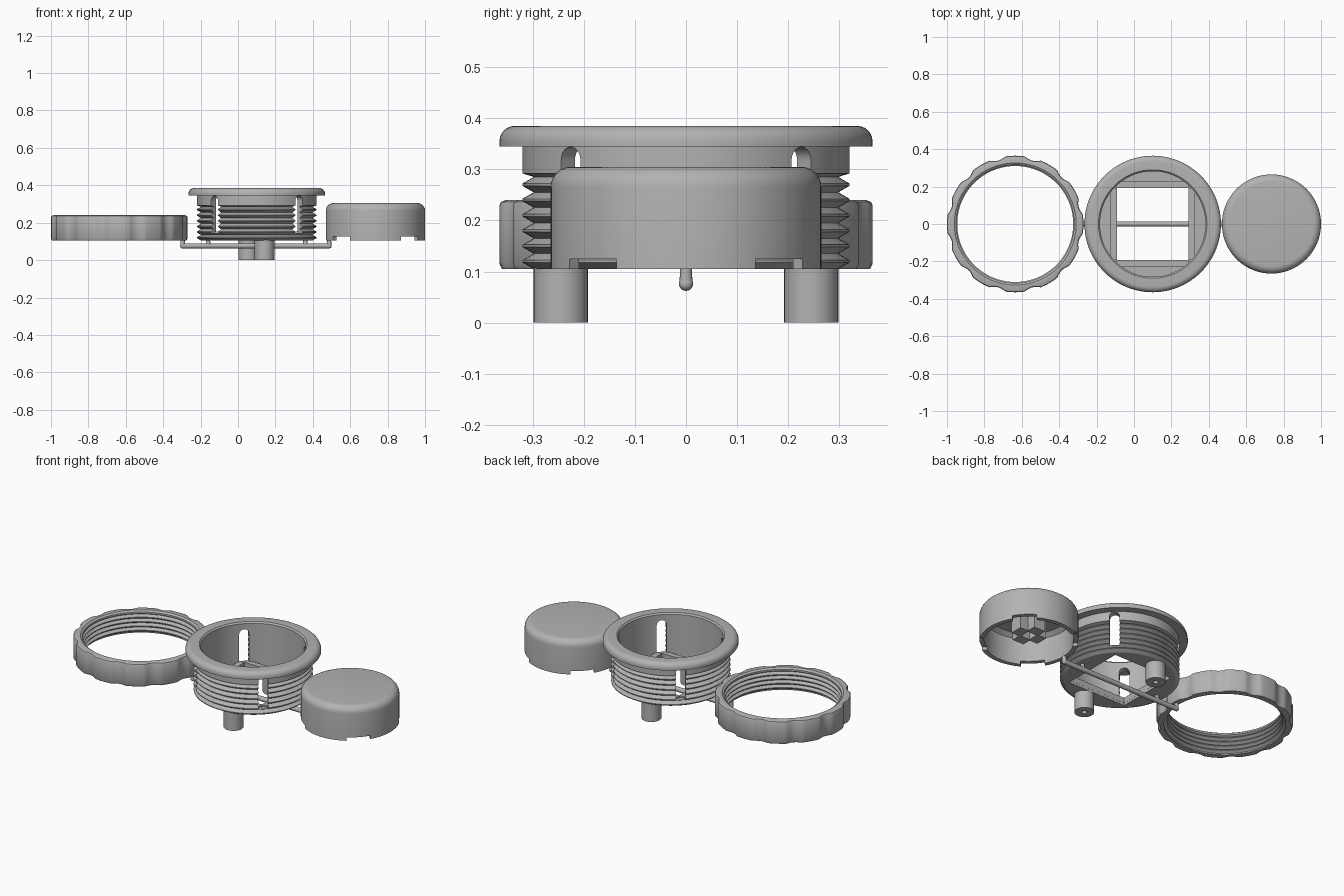
import bpy, bmesh, math
from mathutils import Matrix, Vector

cube = bpy.data.objects.get("Cube")
if cube:
    bpy.data.objects.remove(cube, do_unlink=True)

grey = bpy.data.materials.new("plain grey")
grey.use_nodes = True
grey.diffuse_color = (0.45, 0.45, 0.45, 1)
grey.node_tree.nodes["Principled BSDF"].inputs["Base Color"].default_value = (0.45, 0.45, 0.45, 1)

BASE = 0.105          # underside of the three main parts
BODY_X, NUT_X, CAP_X = 0.1, -0.635, 0.735


def finish(name, bm, loc=(0, 0, 0), material=True):
    bmesh.ops.recalc_face_normals(bm, faces=bm.faces)
    mesh = bpy.data.meshes.new(name)
    bm.to_mesh(mesh)
    bm.free()
    obj = bpy.data.objects.new(name, mesh)
    obj.location = loc
    bpy.context.collection.objects.link(obj)
    if material:
        mesh.materials.append(grey)
    return obj


def select(obj):
    bpy.ops.object.select_all(action="DESELECT")
    obj.select_set(True)
    bpy.context.view_layer.objects.active = obj


def smooth(obj):
    select(obj)
    bpy.ops.object.shade_smooth_by_angle(angle=math.radians(28))


def lathe(name, profile, loc, steps=96, closed=False):
    """Spin (radius, height) points around z."""
    bm = bmesh.new()
    verts = [bm.verts.new((r, 0, z)) for r, z in profile]
    edges = [bm.edges.new(p) for p in zip(verts, verts[1:])]
    if closed:
        edges.append(bm.edges.new((verts[-1], verts[0])))
    bmesh.ops.spin(bm, geom=verts + edges, axis=(0, 0, 1), cent=(0, 0, 0),
                   angle=math.tau, steps=steps)
    bmesh.ops.remove_doubles(bm, verts=bm.verts, dist=1e-5)
    return finish(name, bm, loc)


def add_box(bm, centre, size, turn=0):
    m = Matrix.Rotation(turn, 4, "Z") @ Matrix.Translation(centre) @ Matrix.Diagonal((*size, 1))
    bmesh.ops.create_cube(bm, size=1, matrix=m)


def cut(obj, bm):
    """Subtract a closed bmesh from an object and discard the cutter."""
    cutter = finish("cutter", bm, obj.location, material=False)
    cutter.hide_render = True
    mod = obj.modifiers.new("cut", "BOOLEAN")
    mod.operation, mod.object, mod.solver = "DIFFERENCE", cutter, "EXACT"
    select(obj)
    bpy.ops.object.modifier_apply(modifier=mod.name)
    bpy.data.objects.remove(cutter, do_unlink=True)


def thread(z0, z1, turns, root, crest):
    """Zigzag radii with small flats on the crests."""
    pitch = (z1 - z0) / turns
    pts = []
    for i in range(turns):
        z = z0 + i * pitch
        pts += [(root, z), (crest, z + pitch * 0.42), (crest, z + pitch * 0.58)]
    return pts + [(root, z1)]


def arc(cr, cz, rad, n=6):
    """Rounded upper outer corner, from the side to the top."""
    return [(cr + rad * math.cos(a), cz + rad * math.sin(a))
            for a in (i * math.pi / 2 / n for i in range(n + 1))]


# Threaded cup with flange and square opening
profile = [(0, BASE)] + thread(BASE, 0.285, 6, 0.298, 0.32)
profile += [(0.32, 0.292), (0.32, 0.345), (0.365, 0.345)] + arc(0.335, 0.355, 0.03)
profile += [(0.29, 0.385), (0.282, 0.377), (0.282, 0.13), (0, 0.13)]
body = lathe("threaded_body", profile, (BODY_X, 0, 0))

bm = bmesh.new()
add_box(bm, (0, 0, 0.1), (0.385, 0.385, 0.2))
cut(body, bm)

# Four upright slots with round tops, on the diagonals
for turn in (math.pi / 4, -math.pi / 4):
    bm = bmesh.new()
    half = 0.027
    outline = [(-half, 0.143), (half, 0.143)]
    outline += [(half * math.cos(a), 0.317 + half * math.sin(a))
                for a in (i * math.pi / 10 for i in range(11))]
    face = bm.faces.new([bm.verts.new((-0.4, y, z)) for y, z in outline])
    ext = bmesh.ops.extrude_face_region(bm, geom=[face])
    moved = [v for v in ext["geom"] if isinstance(v, bmesh.types.BMVert)]
    bmesh.ops.translate(bm, verts=moved, vec=(0.8, 0, 0))
    bmesh.ops.rotate(bm, verts=bm.verts, matrix=Matrix.Rotation(turn, 3, "Z"))
    cut(body, bm)
smooth(body)

# Raised rails around the opening
bm = bmesh.new()
for k in range(4):
    add_box(bm, (0.209, 0, 0.136), (0.034, 0.385, 0.032), k * math.pi / 2)
finish("opening_rails", bm, (BODY_X, 0, 0))

# Two hollow feet, offset from each other
foot = [(0, 0.06), (0.014, 0.06), (0.014, 0), (0.053, 0), (0.053, 0.11), (0, 0.11)]
for name, x, y in (("front_foot", 0.142, -0.245), ("back_foot", 0.055, 0.245)):
    smooth(lathe(name, foot, (x, y, 0), steps=40))

# Fluted nut with inner thread
profile = [(0.326, 0.24), (0.352, 0.24), (0.362, 0.236), (0.365, 0.23),
           (0.365, 0.115), (0.36, BASE), (0.326, BASE)]
profile += thread(0.112, 0.215, 4, 0.326, 0.31) + [(0.315, 0.222), (0.315, 0.232)]
nut = lathe("fluted_nut", profile, (NUT_X, 0, 0), steps=180, closed=True)
spacing, reach = math.radians(30), math.radians(7)
for v in nut.data.vertices:
    r = math.hypot(v.co.x, v.co.y)
    if r > 0.34:
        off = abs(math.atan2(v.co.y, v.co.x) % spacing - spacing / 2)
        if off < reach:
            scale = 1 - 0.014 * math.cos(off / reach * math.pi / 2) / r
            v.co.x *= scale
            v.co.y *= scale
smooth(nut)

# Hollow cap with rounded shoulder and notched rim
profile = [(0.24, BASE), (0.265, BASE)] + arc(0.225, 0.265, 0.04)
profile += [(0, 0.305), (0, 0.28), (0.215, 0.28), (0.24, 0.26)]
cap = lathe("cap", profile, (CAP_X, 0, 0), closed=True)
bm = bmesh.new()
for k in range(4):
    add_box(bm, (0.25, 0, 0.108), (0.12, 0.13, 0.034), (k + 0.5) * math.pi / 2)
cut(cap, bm)
smooth(cap)

# Cross-shaped socket inside the cap
bm = bmesh.new()
for k in range(4):
    add_box(bm, (0.06, 0, 0.215), (0.06, 0.075, 0.14), k * math.pi / 2)
finish("cap_socket", bm, (CAP_X, 0, 0))

# Connecting rod with round ends and short posts
bm = bmesh.new()
radius, z, left, right = 0.014, 0.076, -0.296, 0.487
bmesh.ops.create_cone(bm, cap_ends=True, segments=20, radius1=radius, radius2=radius,
                      depth=right - left,
                      matrix=Matrix.Translation(((left + right) / 2, 0, z))
                      @ Matrix.Rotation(math.pi / 2, 4, "Y"))
for x in (left, right):
    bmesh.ops.create_uvsphere(bm, u_segments=20, v_segments=10, radius=radius,
                              matrix=Matrix.Translation((x, 0, z)))
for x in (left, -0.16, 0.36, right):
    bmesh.ops.create_cone(bm, cap_ends=True, segments=16, radius1=0.013, radius2=0.011,
                          depth=0.034, matrix=Matrix.Translation((x, 0, 0.093)))
smooth(finish("connecting_rod", bm))
